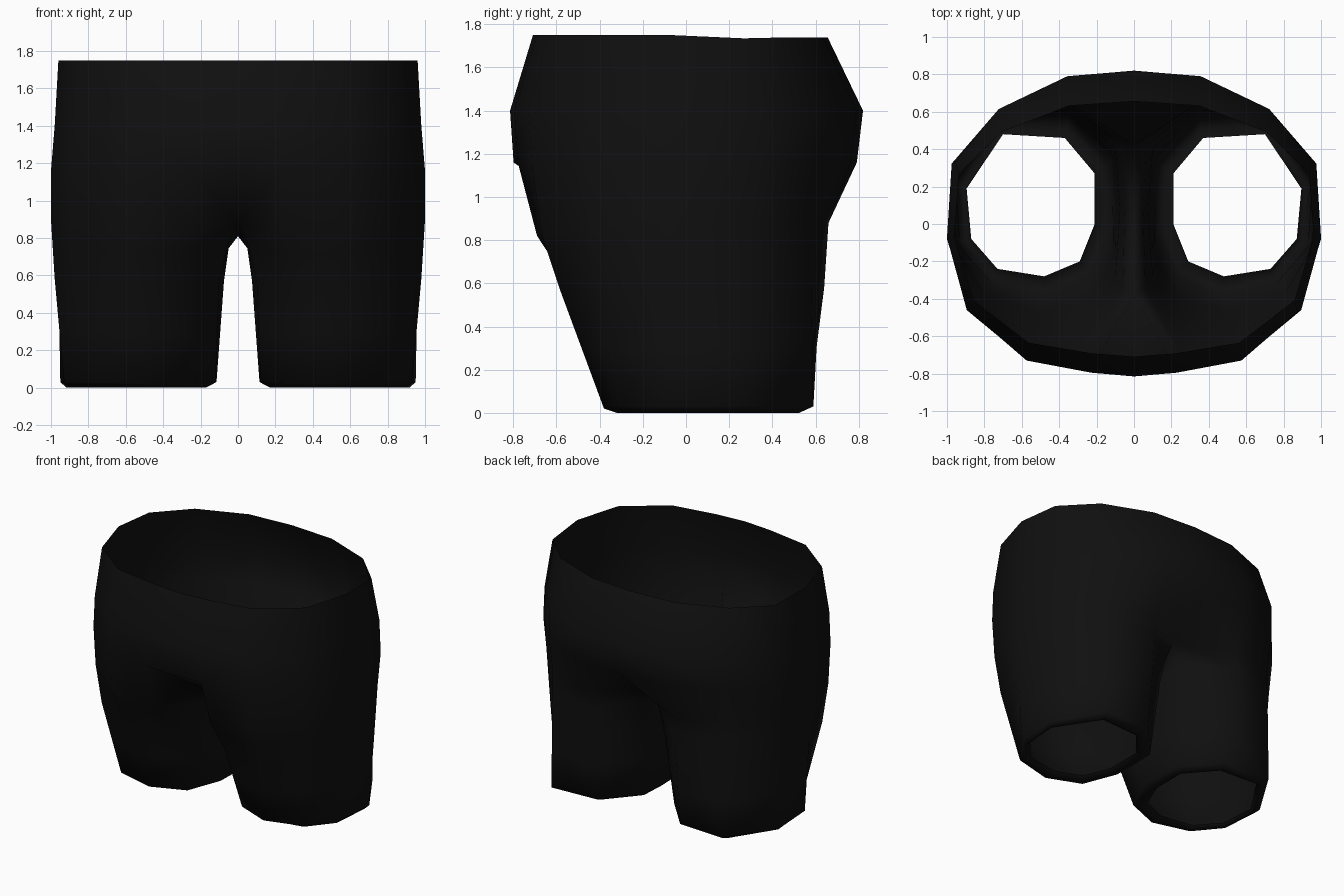
import bpy, bmesh

if "Cube" in bpy.data.objects:
    bpy.data.objects.remove(bpy.data.objects["Cube"])

black = bpy.data.materials.new("black fabric")
black.diffuse_color = (0.005, 0.005, 0.005, 1)
black.use_nodes = True
black.node_tree.nodes["Principled BSDF"].inputs["Base Color"].default_value = black.diffuse_color

# Half outline of the hips, from back centre round the side to front centre
HIPS = [(0, .82), (.36, .79), (.73, .615), (.965, .335), (.99, -.075),
        (.885, -.47), (.58, -.73), (.23, -.795), (0, -.815)]

# Leg cross-sections: seven outer points (back to front), then three inner ones
CROTCH = [(.36, .66, .88), (.73, .56, .9), (.965, .3, .92), (1, -.08, .9),
          (.89, -.44, .86), (.59, -.67, .83), (.25, -.69, .82),
          (0, -.38, .88), (0, .05, .81), (0, .42, .92)]
THIGH = [(.36, .64, .58), (.72, .58, .58), (.96, .27, .58), (.98, -.08, .58),
         (.86, -.41, .57), (.55, -.58, .56), (.25, -.52, .56),
         (.1, -.28, .57), (.075, .08, .57), (.1, .4, .58)]
HEM = [(.35, .57, .03), (.72, .59, .03), (.95, .22, .03), (.93, -.1, .03),
       (.76, -.32, .03), (.48, -.38, .02), (.23, -.28, .02),
       (.12, -.04, .03), (.115, .13, .03), (.125, .32, .03)]
OPENING = [(.37, .46, .03), (.70, .48, .03), (.895, .19, .03), (.87, -.08, .03),
           (.73, -.24, .03), (.48, -.28, .03), (.29, -.2, .03),
           (.21, 0, .03), (.21, .13, .03), (.21, .27, .03)]


def blend(a, b, t):
    return [tuple(p + (q - p) * t for p, q in zip(u, v)) for u, v in zip(a, b)]


def hip_ring(sx, back, front, z):
    return [(x * sx, y * (back if y > 0 else front), z) for x, y in HIPS]


bm = bmesh.new()


def add(ring):
    return [bm.verts.new(p) for p in ring]


def bridge(up, low, closed):
    n = len(up)
    for i in range(n if closed else n - 1):
        j = (i + 1) % n
        bm.faces.new((up[i], up[j], low[j], low[i]))


# Waist and hips
waist = [(x, y, 1.74 + (.01 if y < 0 else -.005 if 0 < y < .4 else 0))
         for x, y, z in hip_ring(.97, .8, .87, 1.74)]
rings = [add(r) for r in (waist, hip_ring(.99, 1, 1, 1.4),
                          hip_ring(1.01, .965, .98, 1.16))]
for a, b in zip(rings, rings[1:]):
    bridge(a, b, False)

# Join the hips to the leg top and the crotch line
leg = add(CROTCH)
bridge(rings[-1], [leg[9]] + leg[:8], False)

# Leg tube
upper = blend(CROTCH, THIGH, .4)
upper[7:] = [(.06, -.34, .75), (.05, .06, .745), (.06, .41, .77)]
lip = [(x, y, 0) for x, y, z in blend(HEM, OPENING, .6)]
for ring in (upper, THIGH, blend(THIGH, HEM, .5), HEM, lip, OPENING):
    nxt = add(ring)
    bridge(leg, nxt, True)
    leg = nxt

mesh = bpy.data.meshes.new("shorts")
bm.to_mesh(mesh)
bm.free()
mesh.materials.append(black)
for p in mesh.polygons:
    p.use_smooth = True
shorts = bpy.data.objects.new("shorts", mesh)
bpy.context.collection.objects.link(shorts)

# Other half
mirror = shorts.modifiers.new("other half", 'MIRROR')
mirror.use_clip = True
mirror.merge_threshold = .001
